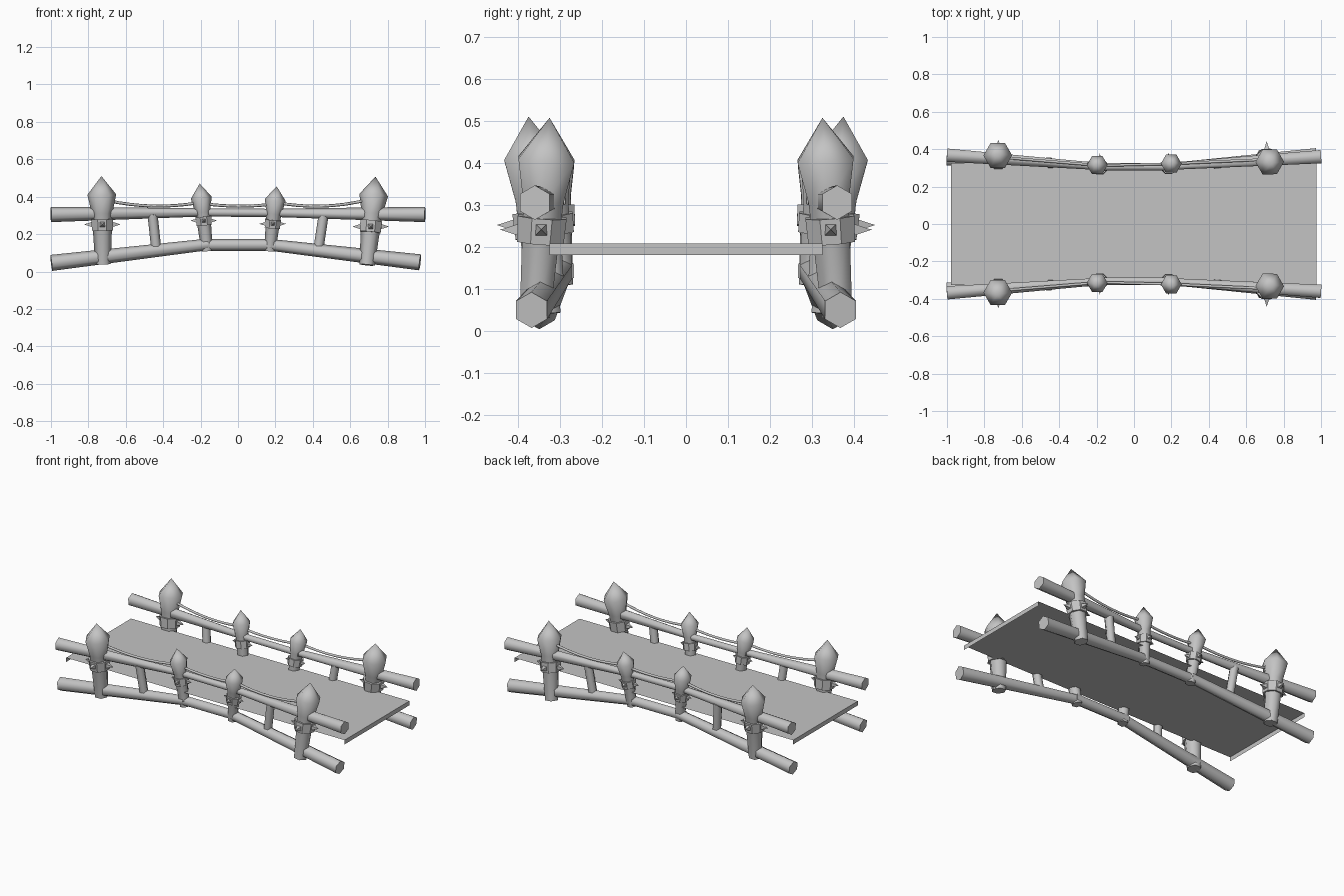
import bpy, bmesh, math
from mathutils import Vector

cube = bpy.data.objects.get("Cube")
if cube:
    bpy.data.objects.remove(cube, do_unlink=True)

grey = bpy.data.materials.new("plain_grey")
grey.use_nodes = True
grey.diffuse_color = (0.55, 0.55, 0.55, 1)
grey.node_tree.nodes["Principled BSDF"].inputs["Base Color"].default_value = (0.55, 0.55, 0.55, 1)


def finish(name, bm, smooth=None):
    """Turn a bmesh into a named, coloured object."""
    bmesh.ops.recalc_face_normals(bm, faces=bm.faces)
    mesh = bpy.data.meshes.new(name)
    bm.to_mesh(mesh)
    bm.free()
    mesh.materials.append(grey)
    obj = bpy.data.objects.new(name, mesh)
    bpy.context.collection.objects.link(obj)
    if smooth:
        bpy.ops.object.select_all(action='DESELECT')
        obj.select_set(True)
        bpy.context.view_layer.objects.active = obj
        bpy.ops.object.shade_smooth_by_angle(angle=math.radians(smooth))
    return obj


def add_tube(bm, path, radii, ref, sides=6, turn=0.0):
    """Sweep a polygon along a path; ref is the direction of its first corner."""
    path = [Vector(p) for p in path]
    rings = []
    for i, (p, r) in enumerate(zip(path, radii)):
        axis = (path[min(i + 1, len(path) - 1)] - path[max(i - 1, 0)]).normalized()
        u = Vector(ref)
        u = (u - axis * u.dot(axis)).normalized()
        v = axis.cross(u)
        if r == 0:
            rings.append([bm.verts.new(p)])
            continue
        angles = [turn + math.tau * k / sides for k in range(sides)]
        rings.append([bm.verts.new(p + r * (math.cos(a) * u + math.sin(a) * v)) for a in angles])
    for a, b in zip(rings, rings[1:]):
        for k in range(sides):
            n = (k + 1) % sides
            if len(b) == 1:
                bm.faces.new((a[k], a[n], b[0]))
            else:
                bm.faces.new((a[k], a[n], b[n], b[k]))
    for end in (rings[0], rings[-1]):
        if len(end) > 2:
            bm.faces.new(end)


def tube(name, path, radii, ref, sides=6, smooth=65):
    bm = bmesh.new()
    add_tube(bm, path, radii, ref, sides)
    return finish(name, bm, smooth)


X, Z = (1, 0, 0), (0, 0, 1)

# Posts: name, foot, tip, bulb radius, collar position along the post
POSTS = [
    ("left_end_post", (-0.722, 0.335, 0.04), (-0.73, 0.375, 0.51), 0.077, 0.45),
    ("left_middle_post", (-0.165, 0.295, 0.11), (-0.205, 0.32, 0.47), 0.056, 0.45),
    ("right_middle_post", (0.17, 0.295, 0.11), (0.207, 0.33, 0.455), 0.056, 0.42),
    ("right_end_post", (0.69, 0.36, 0.035), (0.735, 0.325, 0.507), 0.077, 0.435),
]

# Rails: name, start, end, start radius, end radius
RAILS = [
    ("lower_rail_left", (-0.998, 0.35, 0.046), (-0.16, 0.30, 0.145), 0.043, 0.031),
    ("lower_rail_middle", (-0.19, 0.295, 0.142), (0.19, 0.295, 0.142), 0.032, 0.032),
    ("lower_rail_right", (0.15, 0.295, 0.145), (0.973, 0.368, 0.049), 0.031, 0.043),
    ("upper_rail_left", (-1.0, 0.368, 0.305), (-0.19, 0.308, 0.316), 0.041, 0.022),
    ("upper_rail_middle", (-0.22, 0.306, 0.316), (0.22, 0.306, 0.313), 0.022, 0.022),
    ("upper_rail_right", (0.18, 0.308, 0.314), (1.0, 0.36, 0.305), 0.022, 0.041),
    ("left_brace", (-0.437, 0.315, 0.12), (-0.457, 0.333, 0.305), 0.027, 0.027),
    ("right_brace", (0.43, 0.315, 0.12), (0.458, 0.325, 0.305), 0.027, 0.027),
]

# Ropes: start, end, sag
ROPES = [
    ((-0.70, 0.355, 0.38), (-0.21, 0.315, 0.368), 0.024),
    ((-0.20, 0.312, 0.365), (0.20, 0.322, 0.362), 0.014),
    ((0.20, 0.322, 0.37), (0.70, 0.345, 0.385), 0.028),
]

for side, row in ((-1, "front"), (1, "back")):
    def place(p):
        return Vector((p[0], p[1] * side, p[2]))

    for name, foot, tip, r, collar_at in POSTS:
        foot, tip = place(foot), place(tip)
        tube(f"{row}_{name}", [foot.lerp(tip, t) for t in (0, 0.58, 0.79, 1)],
             [r * 0.54, r * 0.72, r, 0], X)

        # Collar band with pointed studs
        half = 0.065
        tube(f"{row}_{name}_collar",
             [foot.lerp(tip, collar_at - half), foot.lerp(tip, collar_at + half)],
             [r * 0.78, r * 0.82], (math.cos(math.pi / 8), math.sin(math.pi / 8), 0), 8, 30)
        bm = bmesh.new()
        centre = foot.lerp(tip, collar_at)
        for d in (Vector(X), Vector((-1, 0, 0)), Vector((0, side, 0))):
            add_tube(bm, [centre + d * r * 0.7, centre + d * r * 1.27],
                     [r * 0.26, 0], Z, 4, math.pi / 4)
        finish(f"{row}_{name}_studs", bm)

    for name, a, b, ra, rb in RAILS:
        tube(f"{row}_{name}", [place(a), place(b)], [ra, rb], X if "brace" in name else Z)

    for i, (a, b, sag) in enumerate(ROPES):
        a, b = place(a), place(b)
        steps = [k / 8 for k in range(9)]
        path = [a.lerp(b, t) - Vector((0, 0, sag * 4 * t * (1 - t))) for t in steps]
        tube(f"{row}_rope_{i + 1}", path, [0.008] * 9, Z)

# Deck: a flat sheet with its two ends folded down
bm = bmesh.new()
profile = [(-0.978, 0.18), (-0.978, 0.207), (0.975, 0.207), (0.975, 0.18)]
near = [bm.verts.new((x, -0.325, z)) for x, z in profile]
far = [bm.verts.new((x, 0.325, z)) for x, z in profile]
for k in range(3):
    bm.faces.new((near[k], near[k + 1], far[k + 1], far[k]))
deck = finish("deck", bm)
if deck.data.polygons[1].normal.z < 0:
    deck.data.flip_normals()
